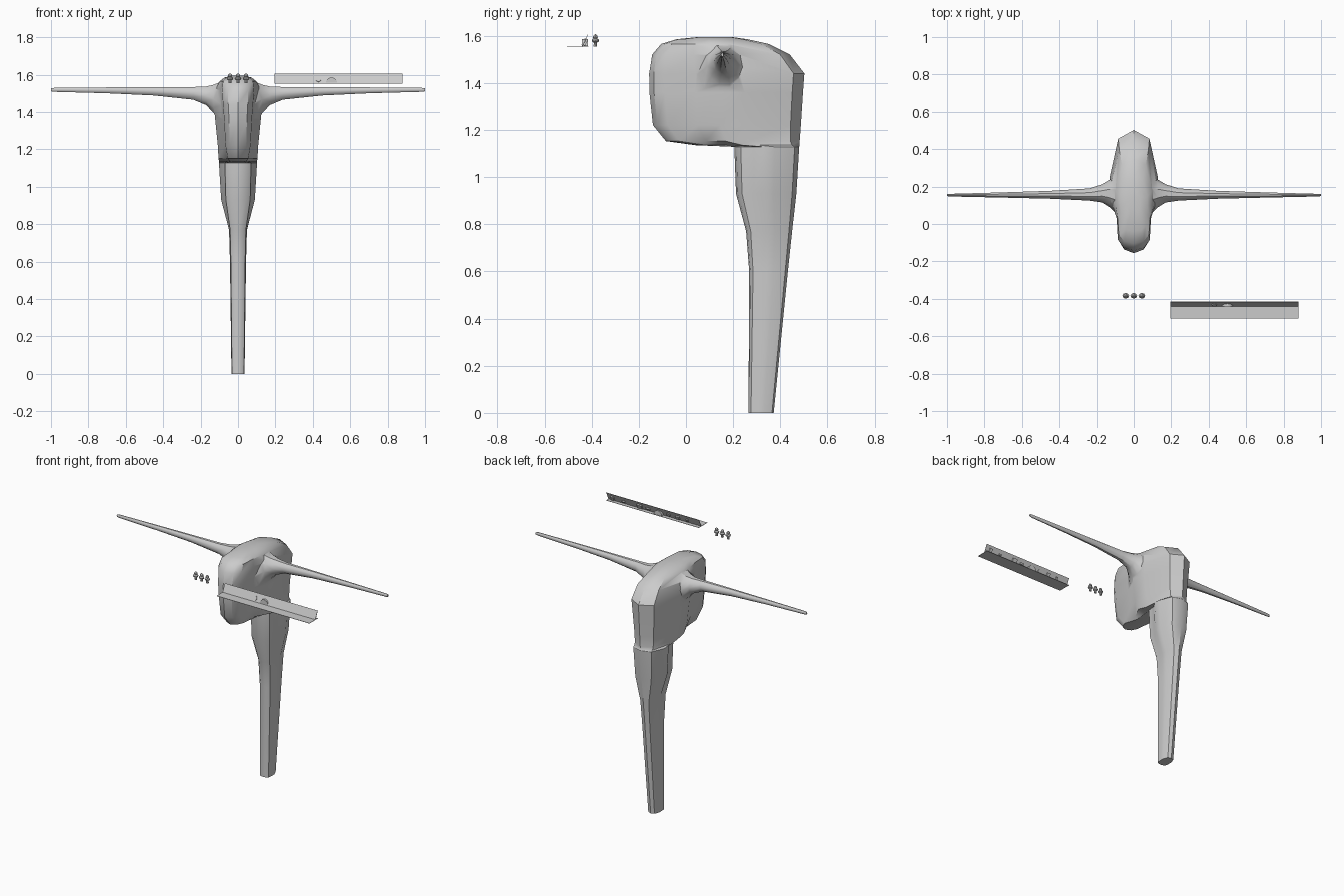
import bpy, bmesh, math
from mathutils import Matrix

if "Cube" in bpy.data.objects:
    bpy.data.objects.remove(bpy.data.objects["Cube"])


def finish(name, bm, smooth=None):
    bmesh.ops.recalc_face_normals(bm, faces=bm.faces)
    me = bpy.data.meshes.new(name)
    bm.to_mesh(me)
    bm.free()
    ob = bpy.data.objects.new(name, me)
    bpy.context.collection.objects.link(ob)
    if smooth:
        select(ob)
        bpy.ops.object.shade_smooth_by_angle(angle=math.radians(smooth))
    return ob


def select(ob):
    bpy.ops.object.select_all(action='DESELECT')
    ob.select_set(True)
    bpy.context.view_layer.objects.active = ob


def loft(bm, rings):
    rows = [[bm.verts.new(p) for p in r] for r in rings]
    n = len(rows[0])
    for a, b in zip(rows, rows[1:]):
        for i in range(n):
            j = (i + 1) % n
            bm.faces.new((a[i], a[j], b[j], b[i]))
    bm.faces.new(rows[0])
    bm.faces.new(rows[-1])


def box(bm, size, loc, rot=0.0):
    m = (Matrix.Translation(loc) @ Matrix.Rotation(rot, 4, 'X')
         @ Matrix.Diagonal((*size, 1)))
    bmesh.ops.create_cube(bm, size=1, matrix=m)


# Body: one loft upward. Each level: z, front y, back y, nose width, side width
levels = [
    (0.00, 0.265, 0.372, 0.032, 0.035),
    (0.60, 0.268, 0.432, 0.038, 0.043),
    (0.77, 0.255, 0.450, 0.042, 0.048),
    (0.93, 0.212, 0.468, 0.065, 0.090),
    (1.128, 0.205, 0.480, 0.070, 0.102),
    (1.135, 0.040, 0.481, 0.045, 0.102),
    (1.152, -0.085, 0.482, 0.055, 0.104),
    (1.22, -0.140, 0.487, 0.067, 0.108),
    (1.36, -0.155, 0.496, 0.074, 0.122),
    (1.44, -0.156, 0.502, 0.080, 0.128),
    (1.52, -0.143, 0.440, 0.085, 0.120),
    (1.565, -0.105, 0.350, 0.080, 0.098),
    (1.585, -0.040, 0.260, 0.062, 0.072),
    (1.595, 0.060, 0.190, 0.030, 0.035),
]


def section(z, yf, yb, wn, wm):
    d = yb - yf
    half = [(0.03, 0.65 * wn), (0.10, wn), (0.30, 1.08 * wn),
            (0.45, wm), (0.62, wm), (0.93, 0.65 * wm)]
    right = [(w, yf + t * d, z) for t, w in half]
    left = [(-x, y, z) for x, y, z in reversed(right)]
    return [(0, yf, z)] + right + [(0, yb, z)] + left


bm = bmesh.new()
loft(bm, [section(*l) for l in levels])
body = finish("body", bm)

# Arms: tapering rods flaring into the body. x, z low, z high, y front, y back
arm = [
    (0.04, 1.25, 1.580, 0.02, 0.30),
    (0.09, 1.31, 1.570, 0.05, 0.27),
    (0.13, 1.39, 1.550, 0.09, 0.236),
    (0.17, 1.435, 1.540, 0.115, 0.212),
    (0.24, 1.465, 1.536, 0.125, 0.190),
    (0.45, 1.488, 1.535, 0.135, 0.177),
    (0.70, 1.500, 1.533, 0.141, 0.169),
    (0.985, 1.508, 1.530, 0.147, 0.161),
    (1.00, 1.511, 1.527, 0.149, 0.159),
]
for side, label in ((1, "right"), (-1, "left")):
    bm = bmesh.new()
    rings = []
    for x, z0, z1, y0, y1 in arm:
        rings.append([(side * x,
                       (y0 + y1) / 2 + (y1 - y0) / 2 * math.cos(math.tau * k / 10),
                       (z0 + z1) / 2 + (z1 - z0) / 2 * math.sin(math.tau * k / 10))
                      for k in range(10)])
    loft(bm, rings)
    cut = finish(label + "_arm", bm)
    mod = body.modifiers.new("join", 'BOOLEAN')
    mod.operation = 'UNION'
    mod.solver = 'EXACT'
    mod.object = cut
    select(body)
    bpy.ops.object.modifier_apply(modifier=mod.name)
    bpy.data.objects.remove(cut, do_unlink=True)
select(body)
bpy.ops.object.shade_smooth_by_angle(angle=math.radians(35))

# Three small knobs: foot, stem, collar and head
for i in (-1, 0, 1):
    bm = bmesh.new()
    profile = [(1.554, 0.009), (1.570, 0.008), (1.574, 0.016), (1.582, 0.018),
               (1.588, 0.009), (1.592, 0.012), (1.600, 0.010), (1.606, 0.003)]
    loft(bm, [[(i * 0.043 + r * math.cos(math.tau * k / 8),
                -0.384 + 0.85 * r * math.sin(math.tau * k / 8), z)
               for k in range(8)] for z, r in profile])
    finish("knob_%d" % (i + 2), bm, 30)

# Angled panel: floor plate and leaning plate
bm = bmesh.new()
box(bm, (0.685, 0.09, 0.002), (0.5375, -0.459, 1.553))
tilt = -math.atan2(0.025, 0.052)
box(bm, (0.685, 0.002, 0.057), (0.5375, -0.428, 1.579), tilt)
finish("panel", bm)

# Small raised details on the panel
bm = bmesh.new()
for x, w, h in ((0.29, 0.012, 0.02), (0.36, 0.025, 0.025), (0.58, 0.03, 0.012),
                (0.64, 0.035, 0.03), (0.76, 0.02, 0.01), (0.84, 0.02, 0.03)):
    box(bm, (w, 0.008, h), (x, -0.425, 1.572), tilt)
bmesh.ops.create_cone(bm, cap_ends=True, segments=12, radius1=0.014, radius2=0.014,
                      depth=0.012,
                      matrix=Matrix.Translation((0.43, -0.431, 1.573))
                      @ Matrix.Rotation(math.pi / 2 + tilt, 4, 'X'))
finish("panel_details", bm)

# Half-round dome on the panel
bm = bmesh.new()
arc = [(0.5 + 0.03 * math.cos(a), 1.555 + 0.03 * math.sin(a))
       for a in (math.pi * k / 10 for k in range(11))]
loft(bm, [[(x, y, z) for x, z in arc] for y in (-0.440, -0.416)])
finish("panel_dome", bm, 30)
